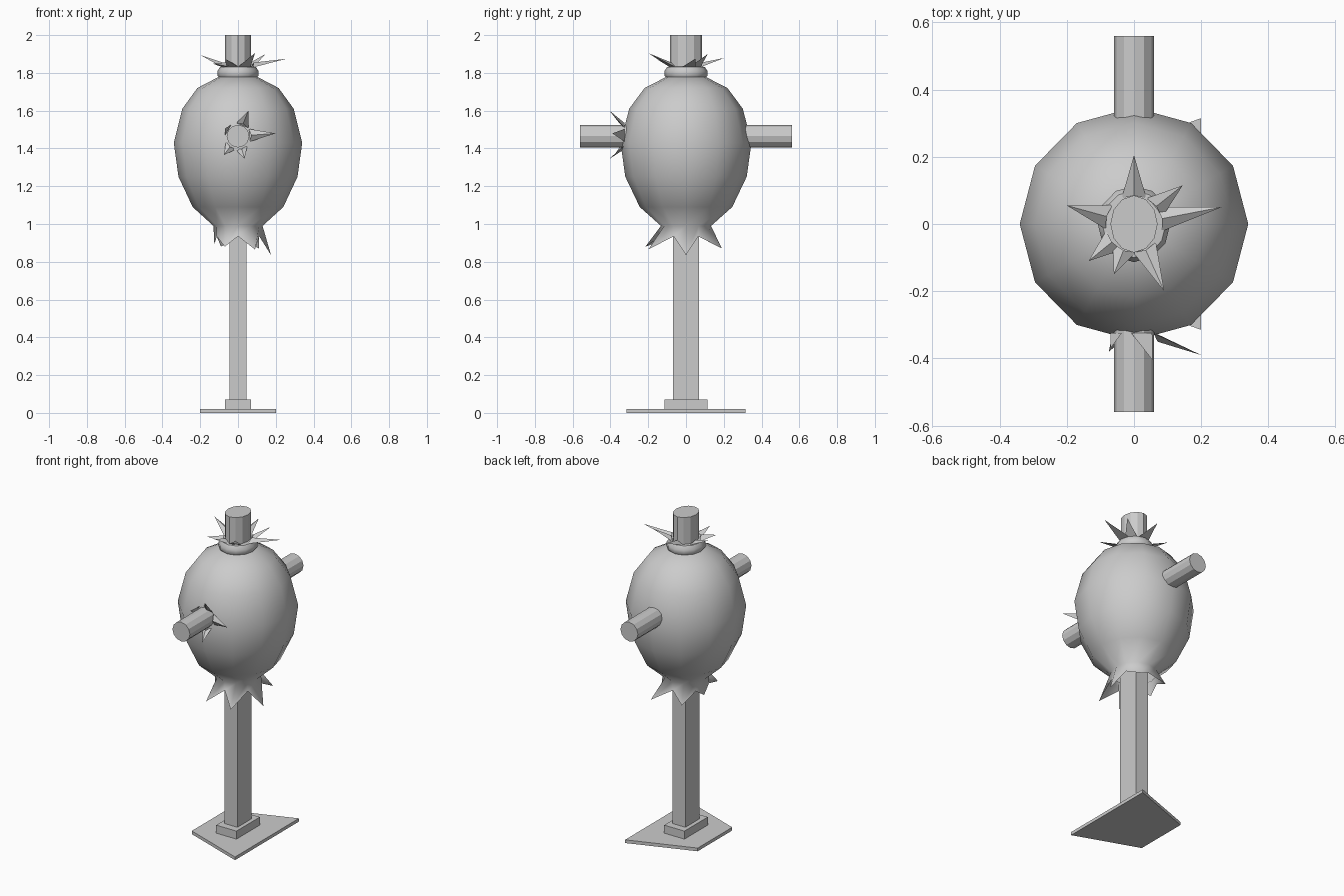
import bpy, bmesh
from math import sin, cos, pi, radians, atan2, hypot
from mathutils import Matrix

if "Cube" in bpy.data.objects:
    bpy.data.objects.remove(bpy.data.objects["Cube"])


def make(name, verts, faces, smooth=None):
    me = bpy.data.meshes.new(name)
    me.from_pydata(verts, [], faces)
    bm = bmesh.new()
    bm.from_mesh(me)
    bmesh.ops.recalc_face_normals(bm, faces=bm.faces)
    bm.to_mesh(me)
    bm.free()
    ob = bpy.data.objects.new(name, me)
    bpy.context.collection.objects.link(ob)
    if smooth:
        bpy.ops.object.select_all(action='DESELECT')
        ob.select_set(True)
        bpy.context.view_layer.objects.active = ob
        bpy.ops.object.shade_smooth_by_angle(angle=radians(smooth))
    return ob


def prism(name, outline, z0, z1):
    n = len(outline)
    v = [(x, y, z) for z in (z0, z1) for x, y in outline]
    f = [tuple(range(n)), tuple(range(n, 2 * n))]
    f += [(i, (i + 1) % n, n + (i + 1) % n, n + i) for i in range(n)]
    return make(name, v, f)


def ellipse(rx, ry, n=12):
    return [(rx * cos(2 * pi * i / n), ry * sin(2 * pi * i / n)) for i in range(n)]


def box(name, x, y, z0, z1):
    return prism(name, [(-x, -y), (x, -y), (x, y), (-x, y)], z0, z1)


def lofted(name, rings, cap_end, smooth):
    n = len(rings[0])
    v = [p for r in rings for p in r]
    f = [(k * n + i, k * n + (i + 1) % n, (k + 1) * n + (i + 1) % n, (k + 1) * n + i)
         for k in range(len(rings) - 1) for i in range(n)]
    if cap_end:
        f.append(tuple(range((len(rings) - 1) * n, len(rings) * n)))
    return make(name, v, f, smooth)


def tuft(name, tips, r, z, half=0.45, fold=0.025):
    # folded straw blades fanning out from a ring
    v, f = [], []
    for x, y, tz in tips:
        a = atan2(y, x)
        b = len(v)
        v += [(r * cos(a - half), r * sin(a - half), z),
              (r * cos(a), r * sin(a), z + fold),
              (r * cos(a + half), r * sin(a + half), z), (x, y, tz)]
        f += [(b, b + 1, b + 3), (b + 1, b + 2, b + 3), (b + 2, b, b + 3)]
    return make(name, v, f)


# stand: tapered foot plate, block and post
prism("foot_plate", [(-.2, -.17), (.2, -.315), (.2, .315), (-.2, .17)], 0, .02)
box("foot_block", .07, .115, .02, .07)
box("post", .045, .07, .07, 1.05)

# stuffed sack with torn hem
tips = [(.175, 0, .835), (.11, .19, .87), (-.09, .17, .88),
        (-.125, 0, .89), (-.07, -.215, .88), (.09, -.2, .865)]
hem = []
for i, t in enumerate(tips):
    a = radians(60 * i + 30)
    hem += [t, (.13 * cos(a), .13 * sin(a), .935)]
rings = [hem]
for r, z in [(.13, .99), (.24, 1.09), (.315, 1.25), (.34, 1.43),
             (.295, 1.61), (.215, 1.72), (.1, 1.78)]:
    rings.append([(x, y, z) for x, y in ellipse(r, r * 1.02)])
lofted("sack", rings, True, 80)

# neck binding
lofted("neck_tie", [[(x, y, z) for x, y in ellipse(r, r * 1.05)] for r, z in
                    [(.095, 1.77), (.108, 1.785), (.108, 1.81), (.095, 1.832), (.06, 1.835)]],
       True, 50)

# post top and cross bar
prism("post_top", ellipse(.07, .085), 1.78, 2.0)
bar = prism("cross_bar", ellipse(.06, .06), -.56, .56)
bar.data.transform(Matrix.Translation((0, 0, 1.465)) @ Matrix.Rotation(pi / 2, 4, 'X'))

# straw at the neck
tuft("neck_straw", [(0, .205, 1.88), (.145, .115, 1.9), (.26, .05, 1.875), (.09, -.2, 1.905),
                    (-.06, -.15, 1.87), (-.135, -.11, 1.85), (-.2, .055, 1.895)], .085, 1.83)

# straw around the front arm, built facing up and turned to face -y
arm = tuft("arm_straw", [(.055, .135, .405), (.2, .015, .39), (.035, -.12, .405),
                         (-.075, -.1, .38), (-.07, .04, .37)], .07, .325, .5)
arm.data.transform(Matrix.Translation((0, 0, 1.465)) @ Matrix.Rotation(pi / 2, 4, 'X'))
